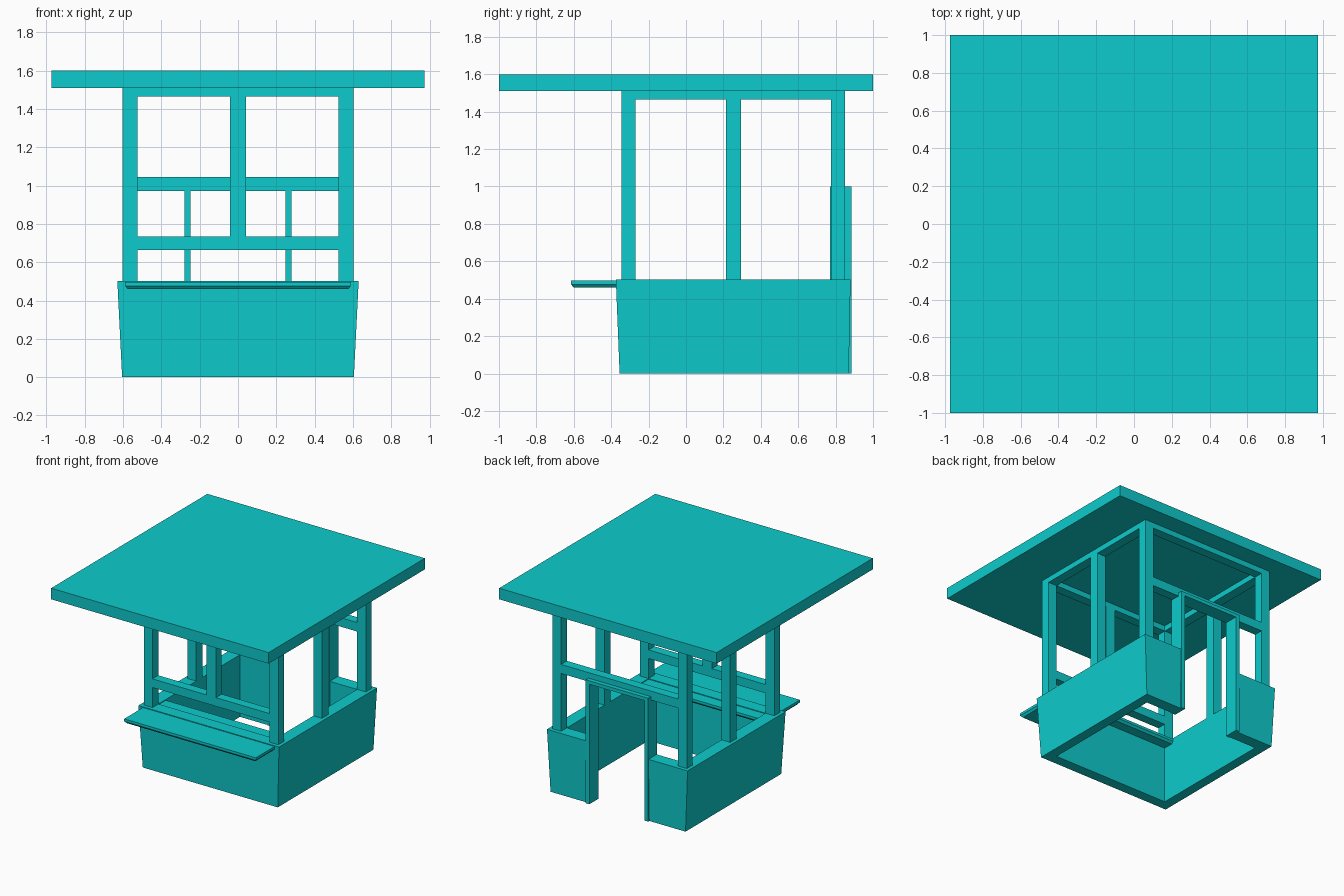
import bpy
import bmesh

cube = bpy.data.objects.get("Cube")
if cube:
    bpy.data.objects.remove(cube, do_unlink=True)

teal = bpy.data.materials.new("teal")
teal.use_nodes = True
color = (0.0044, 0.6, 0.61, 1)
teal.diffuse_color = color
teal.node_tree.nodes["Principled BSDF"].inputs["Base Color"].default_value = color


def loft(name, rings):
    """Solid through horizontal rings, each given as (outline, height)."""
    bm = bmesh.new()
    loops = [[bm.verts.new((x, y, z)) for x, y in outline] for outline, z in rings]
    bm.faces.new(loops[0])
    bm.faces.new(loops[-1])
    count = len(loops[0])
    for low, high in zip(loops, loops[1:]):
        for i in range(count):
            j = (i + 1) % count
            bm.faces.new((low[i], low[j], high[j], high[i]))
    bmesh.ops.recalc_face_normals(bm, faces=bm.faces)
    mesh = bpy.data.meshes.new(name)
    bm.to_mesh(mesh)
    bm.free()
    mesh.materials.append(teal)
    obj = bpy.data.objects.new(name, mesh)
    bpy.context.collection.objects.link(obj)
    return obj


def rect(x0, x1, y0, y1):
    return [(x0, y0), (x1, y0), (x1, y1), (x0, y1)]


def box(name, x0, x1, y0, y1, z0, z1):
    return loft(name, [(rect(x0, x1, y0, y1), z0), (rect(x0, x1, y0, y1), z1)])


def pair(name, x0, x1, *rest):
    """Box on the left and its mirror on the right."""
    box("left_" + name, x0, x1, *rest)
    box("right_" + name, -x1, -x0, *rest)


IN, OUT = 0.525, 0.603            # post faces in x
FRONT, BACK = (-0.345, -0.27), (0.775, 0.85)
WALL, EAVE, DOOR = 0.503, 1.51, 0.27


# Flared base wall, open underneath, with a doorway at the back
def wall_outline(half, front, back):
    side = [(half, front), (half, back), (DOOR, back), (DOOR, BACK[0]),
            (IN, BACK[0]), (IN, FRONT[1])]
    return side + [(-x, y) for x, y in reversed(side)]


loft("base_wall", [(wall_outline(0.605, -0.355, 0.87), 0),
                   (wall_outline(0.63, -0.375, 0.88), WALL)])

# Counter running through the front wall, chamfered underneath
loft("counter", [(rect(-0.575, 0.575, -0.6, -0.19), 0.46),
                 (rect(-0.59, 0.59, -0.615, -0.175), 0.477),
                 (rect(-0.59, 0.59, -0.615, -0.175), 0.497)])

# Posts
pair("front_post", IN, OUT, *FRONT, WALL, EAVE)
pair("middle_post", IN, OUT, 0.215, 0.295, WALL, EAVE)
pair("back_post", IN, OUT, *BACK, WALL, EAVE)
box("front_centre_post", -0.043, 0.043, *FRONT, 0.735, EAVE)

# Rails
box("front_rail", -IN, IN, *FRONT, 0.665, 0.735)
box("back_rail", -IN, IN, *BACK, 0.972, 1.045)
pair("side_top_rail", IN, OUT, FRONT[1], BACK[0], 1.465, EAVE)
box("front_top_rail", -IN, IN, *FRONT, 1.465, EAVE)
box("back_top_rail", -IN, IN, *BACK, 1.465, EAVE)

# Door frame
pair("door_jamb", 0.247, 0.28, 0.77, 0.885, 0, 1.0)
box("door_header", -0.247, 0.247, 0.77, 0.885, 0.972, 1.0)

# Flat roof
box("roof", -0.975, 0.975, -1, 1, EAVE, 1.6)
